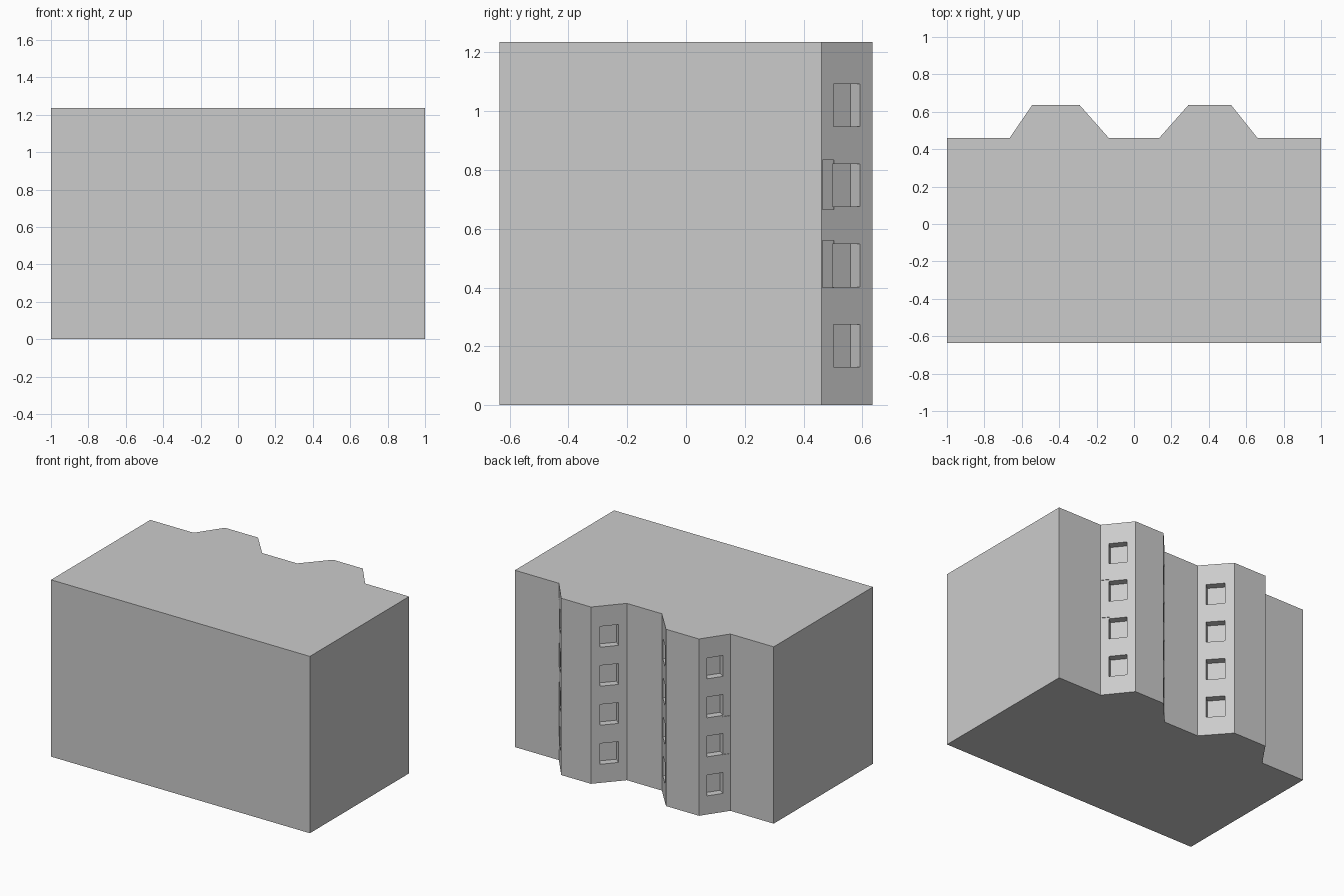
import bpy, bmesh
from mathutils import Vector

if "Cube" in bpy.data.objects:
    bpy.data.objects.remove(bpy.data.objects["Cube"])

H = 1.235
# Right to left footprint of the two bays on the back wall
bays = [(0.66, 0.46), (0.52, 0.635), (0.29, 0.635), (0.135, 0.46),
        (-0.135, 0.46), (-0.29, 0.635), (-0.545, 0.635), (-0.665, 0.46)]
footprint = [(-1, -0.635), (1, -0.635), (1, 0.46)] + bays + [(-1, 0.46)]


def make_object(name, bm):
    bmesh.ops.recalc_face_normals(bm, faces=bm.faces)
    mesh = bpy.data.meshes.new(name)
    bm.to_mesh(mesh)
    bm.free()
    obj = bpy.data.objects.new(name, mesh)
    bpy.context.collection.objects.link(obj)
    return obj


def prism(bm, points, z0, z1):
    face = bm.faces.new([bm.verts.new((p[0], p[1], z0)) for p in points])
    ext = bmesh.ops.extrude_face_region(bm, geom=[face])
    top = [g for g in ext["geom"] if isinstance(g, bmesh.types.BMVert)]
    bmesh.ops.translate(bm, verts=top, vec=(0, 0, z1 - z0))


def recess(bm, base, tip, f0, f1, z0, z1, depth):
    """Box cutter sunk into the slanted wall running from base to tip."""
    base, tip = Vector(base), Vector(tip)
    run = tip - base
    n = Vector((run.y, -run.x)).normalized()
    if n.y < 0:
        n = -n
    a, b = base + run * f0, base + run * f1
    prism(bm, [a - n * depth, b - n * depth, b + n * 0.03, a + n * 0.03], z0, z1)


# Building block
bm = bmesh.new()
prism(bm, footprint, 0, H)
building = make_object("building", bm)

# Windows on all four slanted walls, four floors each
slants = [(bays[0], bays[1]), (bays[3], bays[2]),
          (bays[4], bays[5]), (bays[7], bays[6])]
windows, side_strips = bmesh.new(), bmesh.new()
for base, tip in slants:
    for floor in range(4):
        z = 0.13 + 0.2725 * floor
        recess(windows, base, tip, 0.235, 0.75, z, z + 0.145, 0.05)

# Shallow strips beside the middle windows on the outer slants
for base, tip in (slants[0], slants[3]):
    for z0, z1 in ((0.40, 0.56), (0.665, 0.833)):
        recess(side_strips, base, tip, 0.02, 0.25, z0, z1, 0.004)

for name, cut in (("window_cutter", windows), ("strip_cutter", side_strips)):
    cutter = make_object(name, cut)
    cutter.hide_render = True
    mod = building.modifiers.new(name, "BOOLEAN")
    mod.operation = "DIFFERENCE"
    mod.solver = "EXACT"
    mod.object = cutter
    bpy.context.view_layer.objects.active = building
    bpy.ops.object.modifier_apply(modifier=name)
    bpy.data.objects.remove(cutter)
